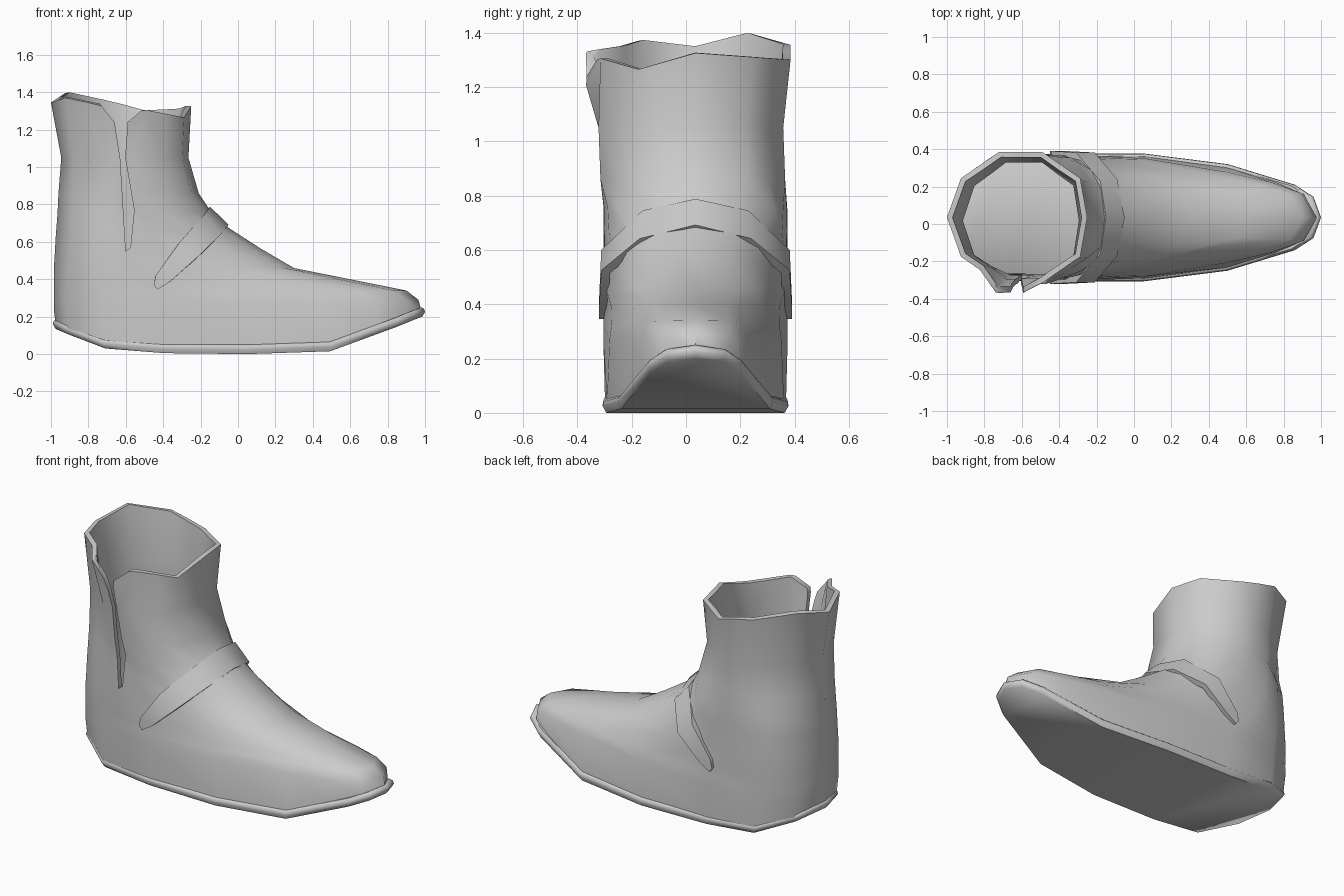
import bpy, bmesh

if "Cube" in bpy.data.objects:
    bpy.data.objects.remove(bpy.data.objects["Cube"])

CY = 0.035  # middle line of the boot in y


def interp(table, x):
    if x <= table[0][0]:
        return table[0][1]
    for (x0, v0), (x1, v1) in zip(table, table[1:]):
        if x <= x1:
            return v0 + (v1 - v0) * (x - x0) / (x1 - x0)
    return table[-1][1]


# Boot profiles along x: ridge height, feather-line height, half width
RIDGE = [(-.62, 5), (-.45, 2.2), (-.3, 1.3), (-.265, 1.05), (-.21, .86), (-.14, .755),
         (-.05, .675), (.12, .565), (.3, .46), (.6, .4), (.9, .34), (.965, .29), (1, .24)]
FEATHER = [(-.98, .17), (-.72, .085), (-.4, .05), (.05, .05), (.5, .07), (.86, .19), (.98, .245)]
WIDTH = [(-.4, .34), (0, .338), (.3, .31), (.5, .272), (.85, .165), (.95, .1), (.98, .05), (1, 0)]
# Ten-sided shaft outline (length fraction, width fraction) and foot stations
SHAFT = [(0, 0), (.1, .6), (.235, .8), (.37, 1), (.525, 1), (.68, 1), (.815, .8), (.95, .6), (1, 0)]
FOOT = [0, .035, .135, .3, .53, .755, .88, .965, 1]


def half_width(x, z, xb):
    zb = interp(FEATHER, x)
    t = min(1, max(0, (z - zb) / (interp(RIDGE, x) - zb)))
    p = 2.3 + 3 * max(0, x - .4)
    u = min(1, (x - xb) / .32)
    return interp(WIDTH, x) * (1 - t ** p) ** (1 / p) * (1 - (1 - u) ** 2) ** .5


def mirror_ring(half, cy=CY):
    """Half outline (back to front) -> closed ring, counter-clockwise from above."""
    return ([(x, cy - y, z) for x, y, z in half]
            + [(x, cy + y, z) for x, y, z in half[-2:0:-1]])


def loft(name, rings, closed=True, caps=False):
    bm = bmesh.new()
    vs = [[bm.verts.new(p) for p in r] for r in rings]
    n = len(rings[0])
    for a, b in zip(vs, vs[1:]):
        for i in range(n if closed else n - 1):
            j = (i + 1) % n
            bm.faces.new((a[i], b[i], b[j], a[j]))
    if caps:  # strips joining the two sides
        for ring, flip in ((vs[0], False), (vs[-1], True)):
            for i in range(n // 2):
                f = []
                for v in (ring[i], ring[i + 1], ring[n - i - 1], ring[-i]):
                    if v not in f:
                        f.append(v)
                bm.faces.new(f[::-1] if flip else f)
    me = bpy.data.meshes.new(name)
    bm.to_mesh(me)
    bm.free()
    ob = bpy.data.objects.new(name, me)
    bpy.context.collection.objects.link(ob)
    return ob


def finish(ob, angle):
    bpy.ops.object.select_all(action='DESELECT')
    bpy.context.view_layer.objects.active = ob
    ob.select_set(True)
    for m in list(ob.modifiers):
        bpy.ops.object.modifier_apply(modifier=m.name)
    bpy.ops.object.shade_smooth_by_angle(angle=angle)


def solidify(ob, t):
    m = ob.modifiers.new("thickness", 'SOLIDIFY')
    m.thickness, m.offset = t, -1


# Shaft rings: uneven flared top, then ankle
top = mirror_ring([(-1 + .75 * f, .35 * w, 0) for f, w in SHAFT])
rim_z = [1.345, 1.37, 1.35, 1.33, 1.32, 1.305, 1.285, 1.265, 1.325,
         1.31, 1.305, 1.30, 1.33, 1.355, 1.375, 1.395]
top = [(x, y, z) for (x, y, _), z in zip(top, rim_z)]
top[3] = (-.74, -.365, 1.33)     # flap flaring out beside the slit
top[4] = (-.645, -.39, 1.28)
rings = [top]
for z, xb, xf, w, cy in [(1.05, -.945, -.265, .34, .018), (.86, -.96, -.21, .34, .025)]:
    rings.append(mirror_ring([(xb + (xf - xb) * f, w * k, z) for f, k in SHAFT], cy))

# Foot rings: tilted slices fanning from the ankle to the toe
for xb, zb, xf, zf, s in [(-.965, .75, -.14, .755, .08), (-.975, .62, -.05, .675, .2),
                          (-.98, .53, .12, .565, .4), (-.985, .45, .3, .46, .6),
                          (-.985, .38, .6, .4, .8), (-.985, .31, .9, .34, 1),
                          (-.985, .24, .965, .29, 1)]:
    half = []
    for (fs, _), ff in zip(SHAFT, FOOT):
        f = fs + (ff - fs) * s
        x, z = xb + (xf - xb) * f, zb + (zf - zb) * f
        half.append((x, 0 if f in (0, 1) else half_width(x, z, xb), z))
    rings.append(mirror_ring(half))
half = []
for f in FOOT:
    x = -.975 + 1.955 * f
    z = interp(FEATHER, x) - .01
    half.append((x, 0 if f in (0, 1) else half_width(x, z, -.975) * .98, z))
rings.append(mirror_ring(half))
upper = loft("boot_upper", rings)
solidify(upper, .03)

# Slit cutter on the -y side of the shaft
slit = [(-.75, 1.5), (-.74, 1.34), (-.66, 1.24), (-.63, 1.05), (-.6, .55), (-.575, .57),
        (-.555, .77), (-.603, 1.05), (-.59, 1.24), (-.5, 1.315), (-.49, 1.5)]
bm = bmesh.new()
face = bm.faces.new([bm.verts.new((x, -.6, z)) for x, z in slit])
ext = bmesh.ops.extrude_face_region(bm, geom=[face])
bmesh.ops.translate(bm, vec=(0, .5, 0),
                    verts=[v for v in ext["geom"] if isinstance(v, bmesh.types.BMVert)])
bmesh.ops.recalc_face_normals(bm, faces=bm.faces)
me = bpy.data.meshes.new("slit_cutter")
bm.to_mesh(me)
bm.free()
cutter = bpy.data.objects.new("slit_cutter", me)
bpy.context.collection.objects.link(cutter)
cutter.hide_render = True
m = upper.modifiers.new("slit", 'BOOLEAN')
m.operation, m.solver, m.object = 'DIFFERENCE', 'EXACT', cutter
finish(upper, .9)
bpy.data.objects.remove(cutter)

# Sole: rocker-shaped slab with a rounded rim; stations are (x, half width, bottom z)
SOLE = [(-.99, 0, .135), (-.92, .2, .105), (-.72, .33, .03), (-.4, .342, .005), (.05, .342, 0),
        (.5, .285, .015), (.86, .175, .145), (.96, .11, .185), (1, 0, .2)]
rows = [(.98, .96, .05), (.995, .99, .042), (1, 1, .025), (.985, .96, 0)]
sole = loft("sole", [mirror_ring([(x * sx, y * sy, z + dz) for x, y, z in SOLE])
                     for sx, sy, dz in rows], caps=True)
finish(sole, .9)

# Instep strap: upper and lower edges, mirrored across the boot
hi = [(-.45, .355, .37), (-.44, .355, .42), (-.31, .347, .6), (-.18, .195, .745), (-.15, 0, .788)]
lo = [(-.43, .355, .345), (-.36, .355, .39), (-.21, .347, .525), (-.09, .205, .642), (-.05, 0, .692)]


def across(edge):
    return ([(x, CY - y, z) for x, y, z in edge]
            + [(x, CY + y, z) for x, y, z in edge[-2::-1]])


strap = loft("instep_strap", [across(hi), across(lo)], closed=False)
solidify(strap, .035)
finish(strap, .9)
